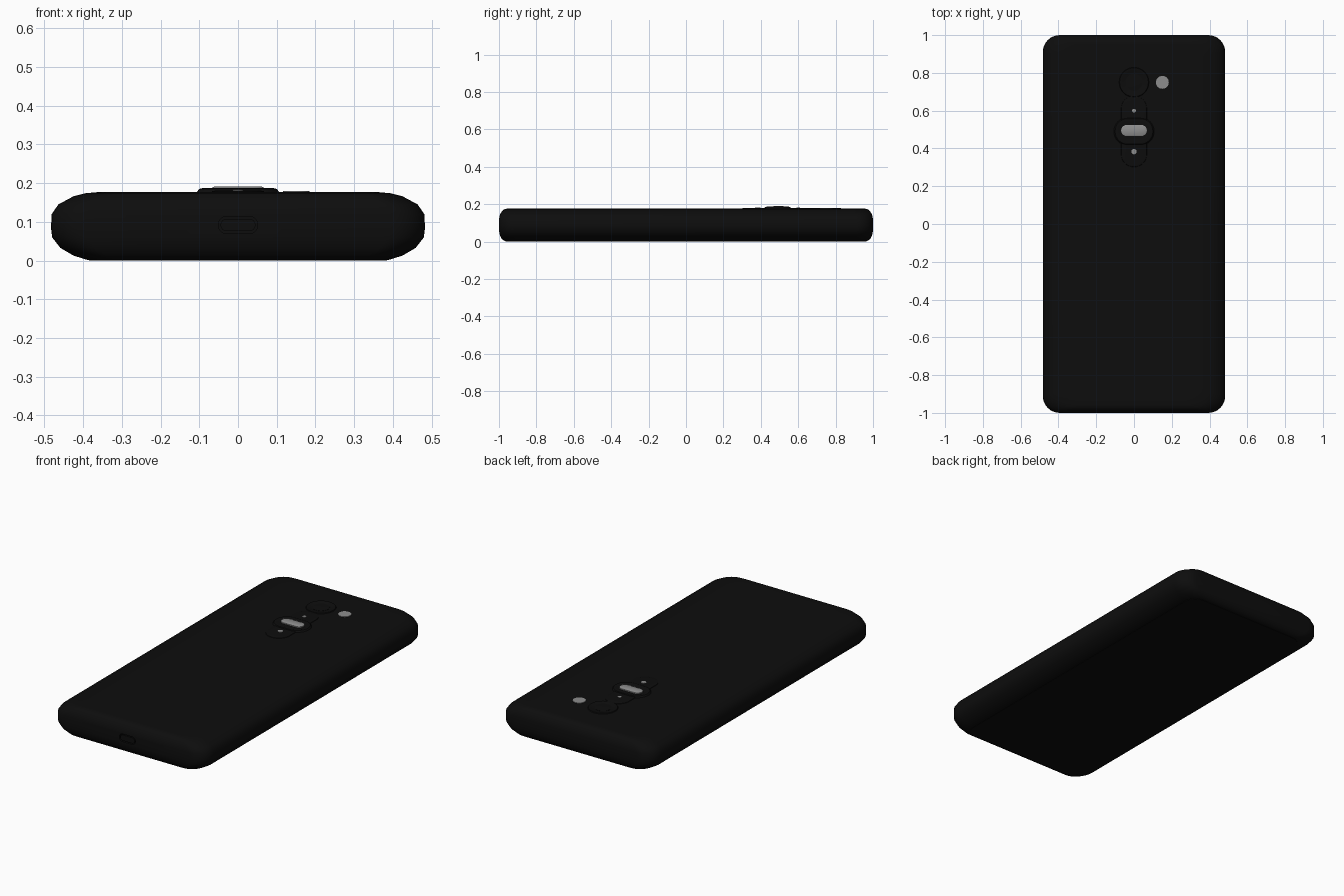
import bpy, bmesh, math

if "Cube" in bpy.data.objects:
    bpy.data.objects.remove(bpy.data.objects["Cube"])


def material(name, v):
    m = bpy.data.materials.new(name)
    m.diffuse_color = (v, v, v, 1)
    m.use_nodes = True
    m.node_tree.nodes["Principled BSDF"].inputs["Base Color"].default_value = m.diffuse_color
    return m


BLACK = material("near_black_plastic", 0.004)
GREY = material("brushed_grey", 0.27)


def outline(hx, hy, r, n=8):
    """Rounded rectangle with n segments per corner."""
    pts = []
    for k, (sx, sy) in enumerate([(1, 1), (-1, 1), (-1, -1), (1, -1)]):
        for i in range(n + 1):
            a = math.pi / 2 * (k + i / n)
            pts.append((sx * (hx - r) + r * math.cos(a), sy * (hy - r) + r * math.sin(a)))
    return pts


def loft(name, levels, loc=(0, 0, 0), mat=BLACK, rot_x=0):
    """Stack rounded rectangles (z, half_x, half_y, radius) into a closed solid."""
    bm = bmesh.new()
    rings = [[bm.verts.new((x, y, z)) for x, y in outline(hx, hy, min(r, hx * .98, hy * .98))]
             for z, hx, hy, r in levels]
    for a, b in zip(rings, rings[1:]):
        n = len(a)
        for i in range(n):
            j = (i + 1) % n
            bm.faces.new((a[i], a[j], b[j], b[i]))
    bm.faces.new(rings[0][::-1])
    bm.faces.new(rings[-1])
    bmesh.ops.recalc_face_normals(bm, faces=bm.faces)
    me = bpy.data.meshes.new(name)
    bm.to_mesh(me)
    bm.free()
    me.materials.append(mat)
    ob = bpy.data.objects.new(name, me)
    bpy.context.collection.objects.link(ob)
    ob.location = loc
    ob.rotation_euler.x = rot_x
    return ob


TOP = 0.177

# Body: rounded slab, softly curved long sides and tighter ends
body = loft("phone_body", [
    (0.002, 0.36, 0.94, 0.08), (0.002, 0.39, 0.965, 0.08), (0.013, 0.425, 0.984, 0.085),
    (0.033, 0.459, 0.995, 0.09), (0.060, 0.480, 1.0, 0.09), (0.085, 0.483, 1.0, 0.09),
    (0.120, 0.481, 1.0, 0.09), (0.145, 0.464, 0.995, 0.09), (0.166, 0.425, 0.982, 0.085),
    (0.174, 0.393, 0.970, 0.08), (TOP, 0.36, 0.955, 0.08), (TOP, 0.33, 0.93, 0.08)])

# Port recess in the lower end, with a plug leaving a thin groove
cutter = loft("port_cutter", [(0, 0.051, 0.022, 0.022), (0.06, 0.051, 0.022, 0.022)],
              (0, -0.98, 0.092), rot_x=math.pi / 2)
mod = body.modifiers.new("port", 'BOOLEAN')
mod.operation, mod.solver, mod.object = 'DIFFERENCE', 'EXACT', cutter
bpy.context.view_layer.update()
bpy.context.view_layer.objects.active = body
bpy.ops.object.modifier_apply(modifier="port")
bpy.data.objects.remove(cutter)
loft("port_plug", [(0, 0.045, 0.016, 0.016), (0.0195, 0.045, 0.016, 0.016)],
     (0, -0.98, 0.092), rot_x=math.pi / 2)

# Screen glass on the underside
loft("screen_glass", [(0, 0.385, 0.96, 0.07), (0.004, 0.385, 0.96, 0.07)])

# Rear key strip with volume dots
loft("volume_key_strip", [(TOP - .004, 0.07, 0.19, 0.07), (TOP + .002, 0.067, 0.187, 0.067),
                          (TOP + .004, 0.058, 0.178, 0.058)], (0, 0.49, 0))
for name, y, r in (("volume_up_dot", 0.60, 0.010), ("volume_down_dot", 0.383, 0.014)):
    loft(name, [(TOP, r, r, r), (TOP + .006, r, r, r)], (0, y, 0), GREY)

# Power button in a raised dished rim
loft("power_button_rim", [(TOP - .002, 0.108, 0.075, 0.075), (TOP + .008, 0.100, 0.067, 0.067),
                          (TOP + .010, 0.092, 0.059, 0.059), (TOP + .005, 0.076, 0.040, 0.040),
                          (TOP + .005, 0.070, 0.034, 0.034)], (0, 0.49, 0))
loft("power_button", [(TOP, 0.068, 0.029, 0.029), (TOP + .011, 0.068, 0.029, 0.029),
                      (TOP + .014, 0.062, 0.023, 0.023)], (0, 0.495, 0), GREY)

# Camera: low rim with a sunken lens, flash beside it
loft("camera_rim", [(TOP - .002, 0.08, 0.08, 0.08), (TOP + .004, 0.076, 0.076, 0.076),
                    (TOP + .004, 0.066, 0.066, 0.066), (TOP + .001, 0.060, 0.060, 0.060)],
     (0, 0.75, 0))
loft("camera_lens", [(TOP, 0.045, 0.045, 0.045), (TOP + .002, 0.045, 0.045, 0.045),
                     (TOP + .003, 0.030, 0.030, 0.030)], (0, 0.75, 0))
loft("flash", [(TOP - .002, 0.034, 0.034, 0.034), (TOP + .003, 0.034, 0.034, 0.034)],
     (0.15, 0.75, 0), GREY)

# Smooth shading with sharp edges kept
bpy.ops.object.select_all(action='SELECT')
bpy.context.view_layer.objects.active = body
bpy.ops.object.shade_smooth_by_angle(angle=math.radians(35))
